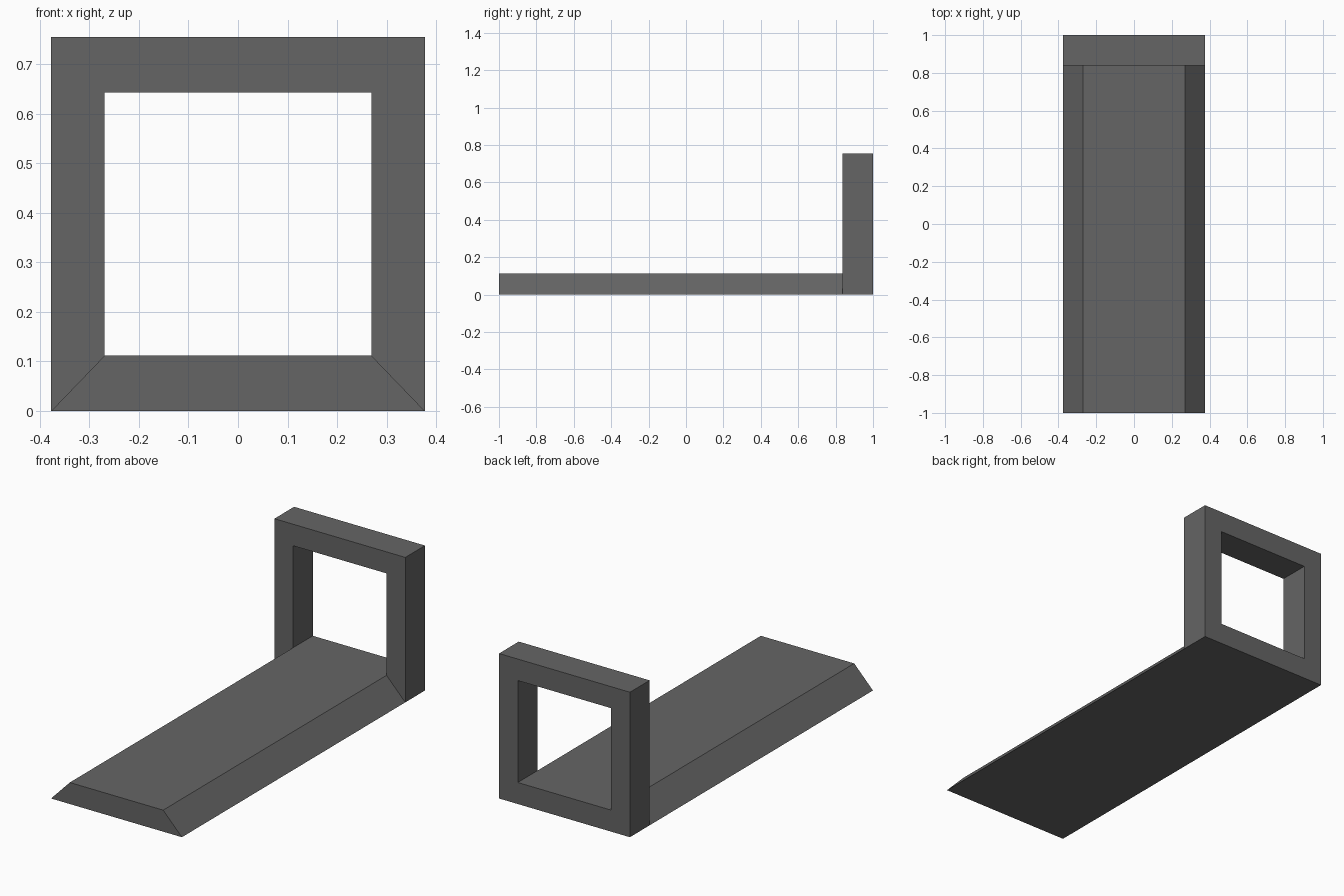
import bpy, bmesh

if "Cube" in bpy.data.objects:
    bpy.data.objects.remove(bpy.data.objects["Cube"])

HALF, HOLE = 0.377, 0.269          # outer and opening half widths
TOP, LOW, HIGH = 0.755, 0.112, 0.643
BACK, FACE, FRONT = 1.0, 0.838, -1.0

grey = bpy.data.materials.new("dark grey")
grey.diffuse_color = (0.13, 0.13, 0.13, 1)
grey.use_nodes = True
grey.node_tree.nodes["Principled BSDF"].inputs["Base Color"].default_value = grey.diffuse_color

bm = bmesh.new()


def extrude(faces, y):
    """Extrude faces along y to the given position and return the new caps."""
    out = bmesh.ops.extrude_face_region(bm, geom=faces)["geom"]
    for v in out:
        if isinstance(v, bmesh.types.BMVert):
            v.co.y = y
    return [f for f in out if isinstance(f, bmesh.types.BMFace)]


# Upright square frame: four mitred faces around the opening
outer = [bm.verts.new((x, BACK, z)) for x, z in
         ((-HALF, 0), (HALF, 0), (HALF, TOP), (-HALF, TOP))]
inner = [bm.verts.new((x, BACK, z)) for x, z in
         ((-HOLE, LOW), (HOLE, LOW), (HOLE, HIGH), (-HOLE, HIGH))]
ring = [bm.faces.new((outer[i], outer[(i + 1) % 4], inner[(i + 1) % 4], inner[i]))
        for i in range(4)]
caps = extrude(ring, FACE)

# Long bevelled base: the frame's bottom bar pulled forward
bottom = min(caps, key=lambda f: f.calc_center_median().z)
extrude([bottom], FRONT)

# Remove leftover cap faces inside the solid, if any
inside = [f for f in bm.faces if any(not e.is_manifold for e in f.edges)
          and all(abs(v.co.y - FACE) < 1e-5 for v in f.verts)
          and f.calc_center_median().z < LOW]
if inside:
    bmesh.ops.delete(bm, geom=inside, context='FACES_ONLY')
bmesh.ops.holes_fill(bm, edges=[e for e in bm.edges if e.is_boundary], sides=4)

# Restore the frame's back if the extrusion consumed it
back_faces = [f for f in bm.faces if all(abs(v.co.y - BACK) < 1e-5 for v in f.verts)]
if len(back_faces) != 4:
    bmesh.ops.delete(bm, geom=back_faces, context='FACES_ONLY')
    for i in range(4):
        j = (i + 1) % 4
        bm.faces.new((outer[i], outer[j], inner[j], inner[i]))

bmesh.ops.recalc_face_normals(bm, faces=bm.faces[:])
mesh = bpy.data.meshes.new("base_with_frame")
bm.to_mesh(mesh)
bm.free()
mesh.materials.append(grey)
obj = bpy.data.objects.new("base_with_frame", mesh)
bpy.context.collection.objects.link(obj)
